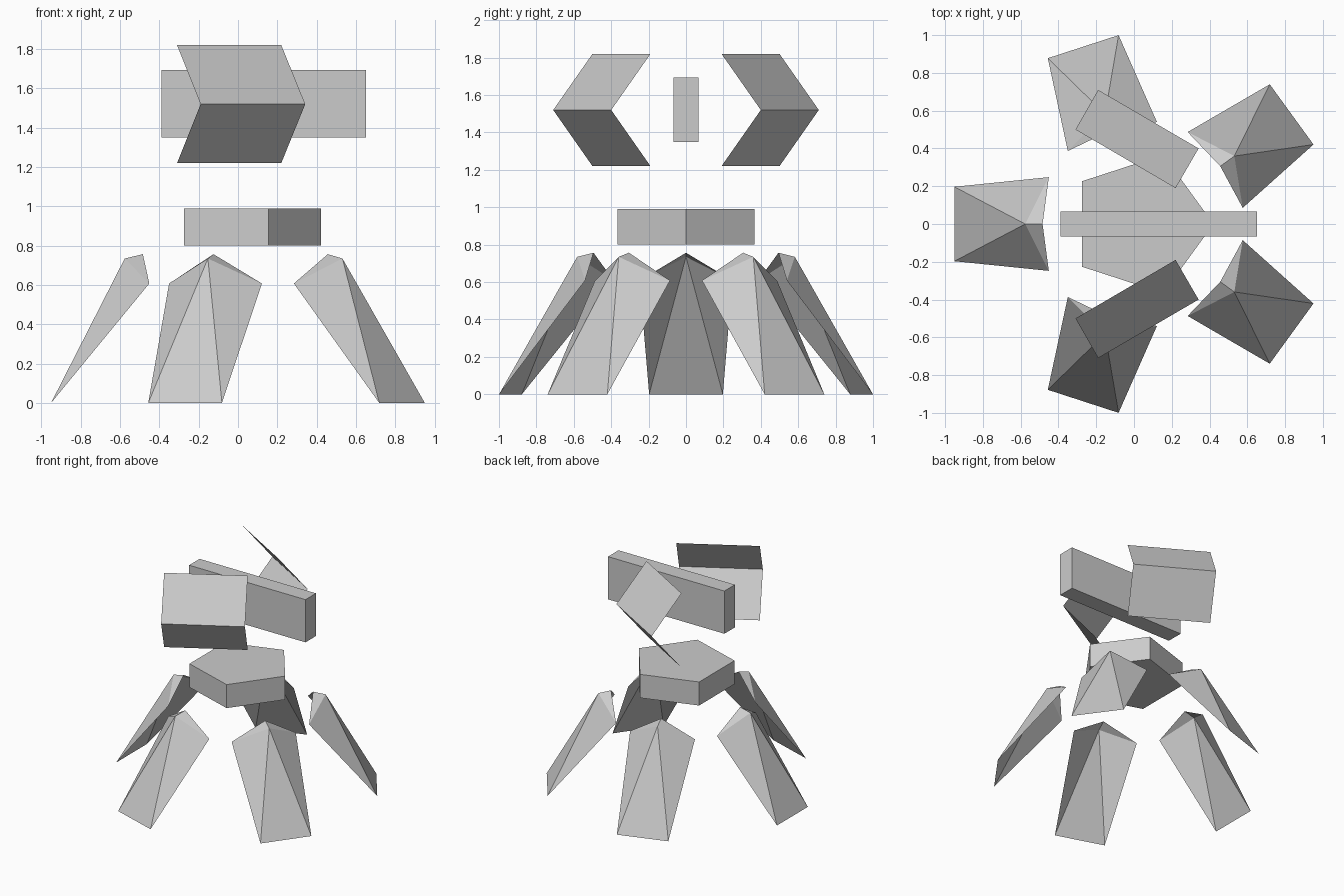
import bpy
from math import cos, sin, tau, radians

if "Cube" in bpy.data.objects:
    bpy.data.objects.remove(bpy.data.objects["Cube"])

CX = 0.036  # centre of the five-fold base


def make(name, verts, faces):
    mesh = bpy.data.meshes.new(name)
    mesh.from_pydata(verts, [], faces)
    mesh.update()
    obj = bpy.data.objects.new(name, mesh)
    bpy.context.collection.objects.link(obj)
    return obj


# Five folded-sheet legs, open on the inner side (x is the radial direction)
leg_points = [(0.612, 0, 0.735),                            # outer peak
              (0.520, 0, 0.757),                            # inner peak
              (0.987, -0.197, 0), (0.987, 0.197, 0),        # foot edge
              (0.487, -0.248, 0.608), (0.487, 0.248, 0.608)]  # shoulders
leg_faces = [(0, 2, 3), (0, 4, 2), (0, 3, 5), (0, 1, 4), (0, 5, 1)]
for i in range(5):
    leg = make(f"leg_{i + 1}", leg_points, leg_faces)
    leg.location.x = CX
    leg.rotation_euler.z = radians(36 + 72 * i)

# Pentagonal base plate
ring = [(CX + 0.385 * cos(tau * i / 5), 0.385 * sin(tau * i / 5)) for i in range(5)]
make("pentagon_plate",
     [(x, y, z) for z in (0.80, 0.99) for x, y in ring],
     [(4, 3, 2, 1, 0), (5, 6, 7, 8, 9)]
     + [(i, (i + 1) % 5, 5 + (i + 1) % 5, 5 + i) for i in range(5)])

# Long central beam
bpy.ops.mesh.primitive_cube_add(size=1, location=(0.13, 0, 1.522))
beam = bpy.context.object
beam.name = "central_beam"
beam.scale = (1.04, 0.134, 0.345)

# Folded side panels, creased along the outer edge
for name, s in (("left_panel", 1), ("right_panel", -1)):
    make(name,
         [(-0.31, 0.50 * s, 1.82), (0.22, 0.19 * s, 1.82),
          (-0.19, 0.71 * s, 1.52), (0.342, 0.40 * s, 1.52),
          (-0.31, 0.50 * s, 1.22), (0.22, 0.19 * s, 1.22)],
         [(0, 1, 3, 2), (2, 3, 5, 4)] if s > 0 else [(2, 3, 1, 0), (4, 5, 3, 2)])
